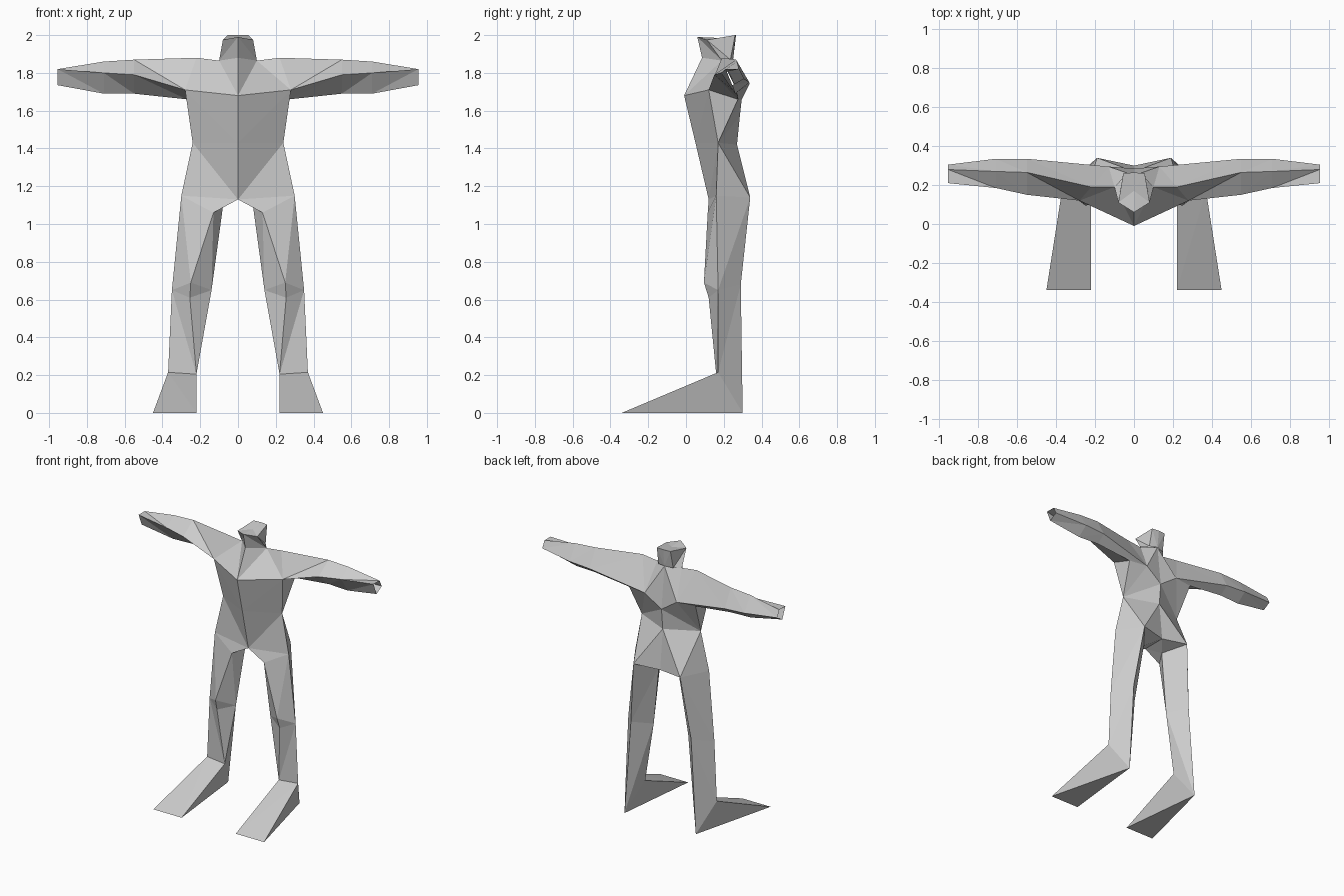
import bpy, bmesh

if "Cube" in bpy.data.objects:
    bpy.data.objects.remove(bpy.data.objects["Cube"])


def loft(name, rows, closed=False, flip=False, cap=False, holes=()):
    """Skin triangles between rows of points; repeated points merge. Mirrored in x."""
    bm = bmesh.new()
    cache = {}

    def v(p):
        if p not in cache:
            cache[p] = bm.verts.new(p)
        return cache[p]

    def face(*pts):
        vs = list(dict.fromkeys(v(p) for p in pts))
        if len(vs) > 2 and not bm.faces.get(vs):
            bm.faces.new(vs)

    for r, (a, b) in enumerate(zip(rows, rows[1:])):
        n = len(a)
        for i in range(n if closed else n - 1):
            if (r, i) in holes:
                continue
            j = (i + 1) % n
            if flip:
                face(a[i], a[j], b[j])
                face(a[i], b[j], b[i])
            else:
                face(a[i], a[j], b[i])
                face(a[j], b[j], b[i])
    if cap:
        face(*rows[-1])
    bmesh.ops.recalc_face_normals(bm, faces=bm.faces[:])
    mesh = bpy.data.meshes.new(name)
    bm.to_mesh(mesh)
    bm.free()
    ob = bpy.data.objects.new(name, mesh)
    bpy.context.collection.objects.link(ob)
    m = ob.modifiers.new("mirror", 'MIRROR')
    m.use_axis[0] = True
    m.use_clip = True
    return ob


# Landmarks shared by neighbouring parts
neck_f, neck_s, neck_b = (0, .085, 1.88), (.10, .19, 1.865), (0, .25, 1.875)
pit_f, pit_b, blade = (.28, .12, 1.71), (.27, .275, 1.66), (.13, .295, 1.66)
hip, butt = (.30, .16, 1.15), (.19, .34, 1.14)
crotch, tail = (0, .12, 1.13), (0, .30, 1.13)
waist = (.24, .17, 1.43)

# Torso: half rows from front centre round to back centre, armhole left open
loft("torso", [
    (neck_f, neck_s, neck_s, neck_s, neck_b),
    ((0, -.01, 1.68), pit_f, pit_b, blade, (0, .285, 1.57)),
    ((0, .05, 1.43), waist, waist, waist, (0, .27, 1.42)),
    (crotch, hip, butt, butt, tail),
], holes={(0, 1), (0, 2)})

# Head: half rows, closed at the crown
crown = (0, .17, 1.985)
loft("head", [
    (neck_f, neck_s, (.06, .235, 1.87), neck_b),
    ((0, .06, 1.99), (.08, .11, 1.975), (.055, .26, 2.0), (0, .265, 2.0)),
    (crown,) * 4,
])

# Arm: rings of front, top, back, bottom; open at the wrist
loft("arm", [
    (pit_f, neck_s, blade, pit_b),
    (pit_f, (.22, .19, 1.88), blade, pit_b),
    (.55, .15, 1.79) and ((.55, .15, 1.79), (.55, .265, 1.87), (.55, .335, 1.74), (.55, .27, 1.69)),
    ((.71, .185, 1.80), (.71, .27, 1.86), (.71, .335, 1.75), (.71, .26, 1.69)),
    ((.955, .21, 1.82), (.955, .28, 1.82), (.955, .305, 1.77), (.955, .245, 1.735)),
], closed=True, flip=True)

# Leg and foot: rings of outer, front, inner, back
knee_o, knee_i, knee_b = (.35, .17, .65), (.14, .175, .65), (.245, .29, .68)
ankle_o, ankle_i, heel = (.37, .17, .215), (.22, .16, .205), (.29, .30, 0)
toe_o, toe_i = (.45, -.34, 0), (.22, -.34, 0)
loft("leg", [
    (hip, crotch, tail, butt),
    (hip, (.13, .115, 1.06), (.08, .20, 1.09), butt),
    (knee_o, (.25, .095, .69), knee_i, knee_b),
    (knee_o, (.255, .12, .61), knee_i, knee_b),
    (ankle_o, ankle_i, ankle_i, heel),
    (toe_o, toe_i, toe_i, heel),
], closed=True, flip=True, cap=True)
